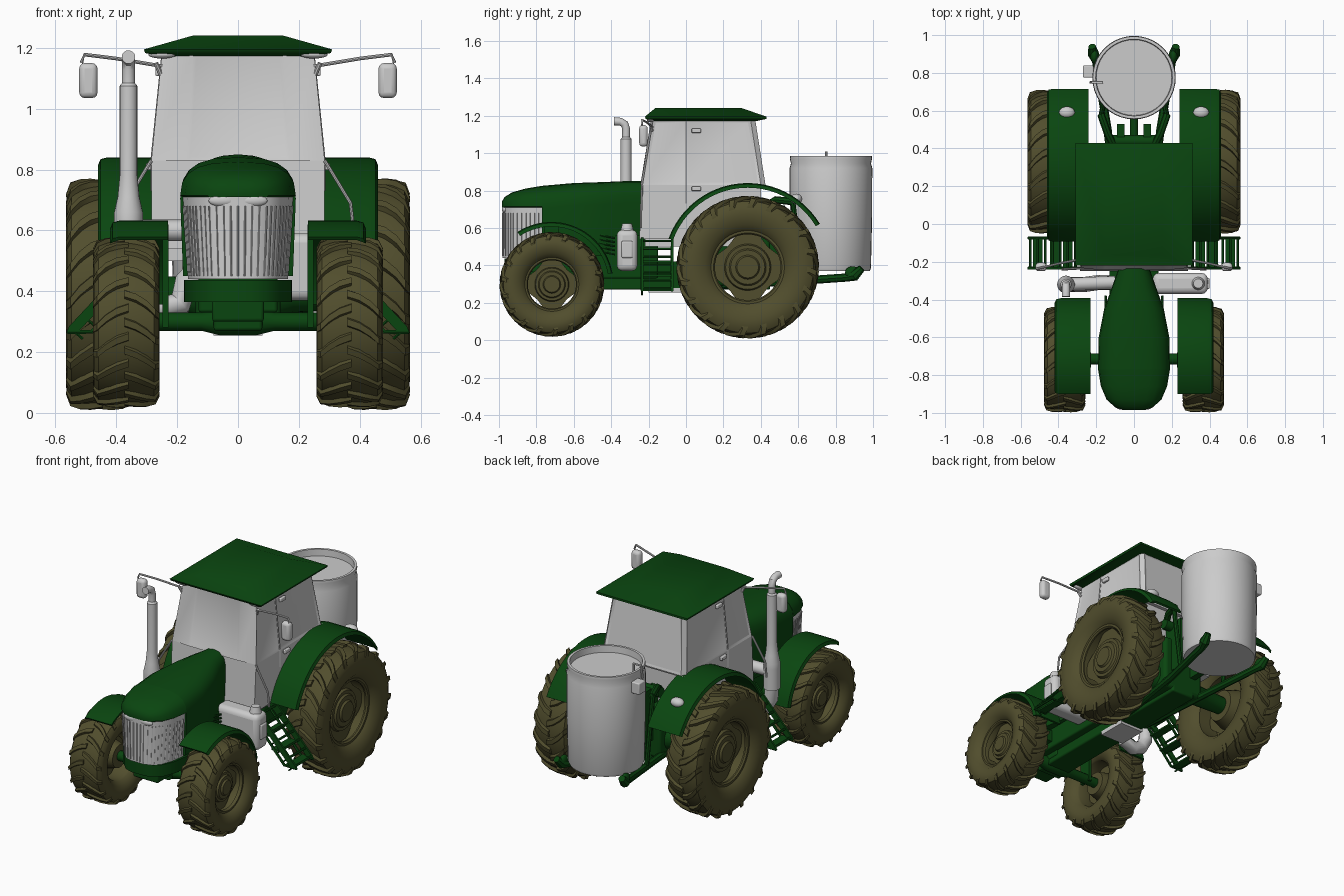
import bpy, bmesh, math
from mathutils import Vector

if "Cube" in bpy.data.objects:
    bpy.data.objects.remove(bpy.data.objects["Cube"])

def material(name, col):
    m = bpy.data.materials.new(name)
    m.diffuse_color = (*col, 1)
    m.use_nodes = True
    m.node_tree.nodes["Principled BSDF"].inputs["Base Color"].default_value = m.diffuse_color
    return m

GREEN = material("green_paint", (0.003, 0.06, 0.005))
OLIVE = material("olive_rubber", (0.082, 0.075, 0.026))

def mesh(name, verts, faces, mat=None, angle=35):
    bm = bmesh.new()
    vs = [bm.verts.new(v) for v in verts]
    for f in faces:
        bm.faces.new([vs[i] for i in f])
    bmesh.ops.remove_doubles(bm, verts=bm.verts, dist=1e-5)
    bmesh.ops.recalc_face_normals(bm, faces=bm.faces)
    me = bpy.data.meshes.new(name)
    bm.to_mesh(me)
    bm.free()
    me.shade_smooth()
    me.set_sharp_from_angle(angle=math.radians(angle))
    ob = bpy.data.objects.new(name, me)
    bpy.context.collection.objects.link(ob)
    if mat:
        me.materials.append(mat)
    return ob

def loft(name, rings, mat=None, loop=False):
    n, m = len(rings[0]), len(rings)
    faces = [(i * n + j, i * n + (j + 1) % n, (i + 1) % m * n + (j + 1) % n, (i + 1) % m * n + j)
             for i in range(m if loop else m - 1) for j in range(n)]
    if not loop:
        faces += [tuple(range(n)), tuple(range((m - 1) * n, m * n))]
    return mesh(name, [v for r in rings for v in r], faces, mat)

def box(name, x, y, z, mat=None, bevel=0.0):
    ob = loft(name, [[(x[0], y[0], k), (x[1], y[0], k), (x[1], y[1], k), (x[0], y[1], k)] for k in z], mat)
    if bevel:
        b = ob.modifiers.new("bevel", 'BEVEL')
        b.width, b.segments = bevel, 3
    return ob

def tube(name, pts, r, mat=None, n=12):
    pts = [Vector(p) for p in pts]
    rs = r if isinstance(r, list) else [r] * len(pts)
    rings, prev, q = [], None, None
    for i, p in enumerate(pts):
        d = (pts[min(i + 1, len(pts) - 1)] - pts[max(i - 1, 0)]).normalized()
        q = d.to_track_quat('Z', 'Y') if q is None else prev.rotation_difference(d) @ q
        prev = d
        rings.append([p + q @ Vector((rs[i] * math.cos(k * math.tau / n), rs[i] * math.sin(k * math.tau / n), 0))
                      for k in range(n)])
    return loft(name, rings, mat)

def lathe(name, prof, c, mat=None, axis='x', s=1, n=48):
    rings = []
    for i in range(n):
        co, si = math.cos(i * math.tau / n), math.sin(i * math.tau / n)
        rings.append([(c[0] + s * a, c[1] + r * co, c[2] + r * si) if axis == 'x'
                      else (c[0] + r * co, c[1] + r * si, c[2] + a) for a, r in prof])
    return loft(name, rings, mat, loop=True)

def blob(name, c, size, mat=None):
    prof = [(math.cos(i * math.pi / 10), math.sin(i * math.pi / 10)) for i in range(11)]
    ob = lathe(name, prof, (0, 0, 0), mat, n=20)
    ob.location, ob.scale = c, size
    return ob

def wheel(name, cx, cy, cz, R, w, lugs, s):
    c = (s * cx, cy, cz)
    half = [(.68, .52), (.9, .6), (1, .74), (.98, .85), (.84, .925), (.5, .95)]
    prof = half + [(0, .958)] + [(-a, r) for a, r in half[::-1]] + [(-.6, .5), (.6, .5)]
    lathe(name + "_tyre", [(a * w, r * R) for a, r in prof], c, OLIVE, s=s)
    # curved chevron tread bars, running over the shoulder
    path = [(-.06, .945, .99, 0), (.3, .94, 1.0, .05), (.62, .92, .992, .13), (.88, .88, .965, .23), (1.0, .8, .87, .27)]
    verts, faces = [], []
    for side in (1, -1):
        for k in range(lugs):
            a0 = (k + (.5 if side < 0 else 0)) * math.tau / lugs
            b = len(verts)
            for u, r0, r1, d in path:
                for r, e in ((r0, -.062), (r1, -.04), (r1, .04), (r0, .062)):
                    a, x = a0 + d + e, u * (1.0 if r == r1 else .97)
                    verts.append((c[0] + side * x * w, cy + R * r * math.cos(a), cz + R * r * math.sin(a)))
            for i in range(len(path) - 1):
                faces += [(b + i * 4 + j, b + i * 4 + (j + 1) % 4, b + i * 4 + 4 + (j + 1) % 4, b + i * 4 + 4 + j)
                          for j in range(4)]
            faces += [(b, b + 1, b + 2, b + 3), tuple(b + 4 * len(path) - 4 + j for j in range(4))]
    mesh(name + "_tread", verts, faces, OLIVE)
    # four-cornered disc leaving openings at the rim, plus stepped hub
    disc = [(i * math.tau / 48, R * (.462 + .058 * math.cos(i * math.tau / 12))) for i in range(48)]
    loft(name + "_disc", [[(c[0] + s * x * w, cy + r * math.cos(t), cz + r * math.sin(t)) for t, r in disc]
                          for x in (.12, .22)], OLIVE)
    rim = [(.5, .52), (.66, .53), (.66, .48), (.58, .46), (.5, .46)]
    lathe(name + "_rim_lip", [(a * w, r * R) for a, r in rim], c, OLIVE, s=s)
    hub = [(-.6, 0), (-.6, .25), (.2, .33), (.36, .31), (.36, .26), (.46, .24), (.46, .17), (.56, .15), (.56, 0)]
    lathe(name + "_hub", [(a * w, r * R) for a, r in hub], c, OLIVE, s=s, n=32)

def fender(name, s, x0, x1, cy, cz, r, a0, a1):
    rings = []
    for i in range(25):
        a = math.radians(a0 + (a1 - a0) * i / 24)
        sec = [(x0, r - .012), (x0, r), (x1 - .03, r), (x1 - .008, r - .006), (x1, r - .025), (x1 - .03, r - .012)]
        rings.append([(s * x, cy + q * math.cos(a), cz + q * math.sin(a)) for x, q in sec])
    loft(name, rings, GREEN)

# bonnet: nose cap and engine cover share one egg-shaped plan
EGG = [(-.985, .05, .74), (-.97, .10, .765), (-.93, .145, .79), (-.86, .175, .81), (-.77, .19, .825),
       (-.6, .187, .84), (-.45, .158, .845), (-.33, .115, .85), (-.23, .08, .85)]
def hood_ring(y, w, zt, zb):
    zs = max(zt - .12, zb + .005)
    half = [(w * .95, zb), (w, zs)]
    for t in (18, 36, 54, 72):
        t = math.radians(t)
        half.append((w * math.cos(t) ** .7, zs + (zt - zs) * math.sin(t) ** .8))
    return [(x, y, z) for x, z in half] + [(0, y, zt)] + [(-x, y, z) for x, z in half[::-1]]
loft("bonnet_nose", [hood_ring(*e, .71) for e in EGG[:5]], GREEN)
loft("bonnet", [hood_ring(*e, .45 if i < 3 else .53) for i, e in enumerate(EGG[4:])], GREEN)

# grille with upright slats, headlights and bumper below
plan = [(w * .96, y + .005) for y, w, _ in EGG[:5]]
outline = plan[::-1] + [(-x, y) for x, y in plan]
loft("grille", [[(x * k, y, z) for x, y in outline] for z, k in ((.44, .9), (.72, 1))])
for i in range(len(outline) - 1):
    (xa, ya), (xb, yb) = outline[i], outline[i + 1]
    m = max(2, round(math.hypot(xb - xa, yb - ya) / .022))
    for j in range(m):
        x, y = xa + (xb - xa) * j / m, ya + (yb - ya) * j / m
        tube("grille_slat", [(x * .91, y - .001, .45), (x, y - .001, .68)], .003, n=4)
for s in (1, -1):
    blob("headlight", (s * .052, -.968, .698), (.045, .016, .02))
loft("front_bumper", [[(x * .96, y + .01, z) for x, y in [(.185, -.6)] + outline + [(-.185, -.6)]]
                      for z in (.365, .437)], GREEN)

# chassis and engine
box("engine_block", (-.13, .13), (-.78, -.15), (.33, .56), GREEN, .01)
box("front_support", (-.085, .085), (-.9, -.6), (.3, .38), GREEN, .01)
box("chassis_beam", (-.08, .08), (-.78, .45), (.27, .42), GREEN, .01)
box("belly_plate", (-.08, .08), (-.2, -.02), (.255, .28))
box("gearbox", (-.14, .14), (.05, .45), (.29, .62), GREEN, .02)
tube("front_axle", [(x, -.715, .3) for x in (-.36, -.12, -.06, .06, .12, .36)], [.03, .03, .045, .045, .03, .03], GREEN)
tube("rear_axle", [(x, .33, .39) for x in (-.44, -.18, -.1, .1, .18, .44)], [.05, .06, .1, .1, .06, .05], GREEN, 20)

# cab: lower body follows the rear fenders, upper part has recessed windows
arc = [(.33 + .44 * math.cos(math.radians(a)), .39 + .44 * math.sin(math.radians(a))) for a in range(158, 76, -8)]
side = [(-.25, .54), (-.08, .54)] + arc + [(.425, .83), (-.232, .83)]
loft("cab_lower", [[(x, y, z) for y, z in side] for x in (-.285, .285)])
box("cab_floor", (-.24, .24), (-.22, .4), (.5, .82))
def cab_ring(w, yf, yb, z):
    return [(-w + .02, yb, z), (-w, yb - .025, z), (-w, .0, z), (-w, yf, z), (-w * .6, yf - .012, z),
            (w * .6, yf - .012, z), (w, yf, z), (w, .0, z), (w, yb - .025, z), (w - .02, yb, z)]
cab = loft("cab_upper", [cab_ring(.285, -.232, .425, .83), cab_ring(.25, -.175, .37, 1.18)])
bm = bmesh.new()
bm.from_mesh(cab.data)
bm.normal_update()
panes = [f for f in bm.faces if abs(f.normal.z) < .5 and f.calc_area() > .04]
bmesh.ops.inset_individual(bm, faces=panes, thickness=.02, depth=-.006)
bm.to_mesh(cab.data)
bm.free()

# roof
def roof_ring(w, yf, yb, z):
    return [(-w, yf, z), (w, yf, z), (w, yb, z), (-w, yb, z)]
roof = loft("roof", [roof_ring(.25, -.18, .38, 1.172), roof_ring(.305, -.215, .43, 1.183),
                     roof_ring(.31, -.22, .43, 1.195), roof_ring(.15, -.165, .3, 1.24)], GREEN)
roof.data.set_sharp_from_angle(angle=math.radians(50))

# wheels and everything mirrored left and right
for s in (1, -1):
    wheel("rear_wheel", .45, .33, .39, .381, .115, 20, s)
    wheel("front_wheel", .367, -.717, .298, .28, .109, 18, s)
    fender("rear_fender", s, .24, .46, .33, .39, .45, 160, 31)
    fender("front_fender", s, .23, .42, -.72, .3, .332, 123, 10)
    box("front_fender_bracket", sorted((s * .228, s * .248)), (-.76, -.68), (.28, .62), GREEN)
    blob("fender_lamp", (s * .355, .59, .755), (.042, .032, .028))
    blob("roof_lamp", (s * .25, -.19, 1.178), (.045, .02, .013))
    # mirror on its arm
    tube("mirror_arm", [(s * .25, -.18, 1.14), (s * .4, -.21, 1.165), (s * .505, -.235, 1.178), (s * .515, -.235, 1.15)],
         .006, n=8)
    tube("mirror_brace", [(s * .255, -.18, 1.115), (s * .27, -.19, 1.15)], .008, n=8)
    box("mirror", sorted((s * .462, s * .522)), (-.25, -.205), (1.035, 1.15), None, .018)
    tube("hand_rail", [(s * .285, -.235, .83), (s * .37, -.24, .69), (s * .38, -.24, .6)], .006, n=8)
    # door handles and seam
    for z, x in ((.81, .284), (1.12, .254)):
        box("door_handle", sorted((s * x, s * (x + .018))), (.03, .08), (z - .012, z + .012), None, .005)
    tube("door_seam", [(s * .284, 0, .73), (s * .284, 0, .83), (s * .249, 0, 1.17)], .004, n=6)
    # access steps
    plate = [(.27, .55), (.31, .55), (.41, .44), (.555, .285), (.565, .262), (.53, .262), (.38, .42), (.27, .52)]
    for y in (-.24, -.08):
        loft("step_side_plate", [[(s * x, k, z) for x, z in plate] for k in (y, y + .012)], GREEN)
        tube("step_lower_rail", [(s * .27, y + .006, .5), (s * .48, y + .006, .266), (s * .56, y + .006, .266)],
             .008, GREEN, 6)
    for i in range(7):
        x, z = .31 + .04 * i, .53 - .042 * i
        tube("step_rung", [(s * x, -.24, z), (s * x, -.07, z)], .007, GREEN, 6)
        tube("step_post", [(s * x, -.235, z), (s * max(x - .04, .27), -.235, z - .035)], .005, GREEN, 6)
    for x, z in ((.35, .42), (.42, .345), (.51, .268)):
        box("step_tread", sorted((s * (x - .025), s * (x + .025))), (-.24, -.07), (z - .005, z + .005), GREEN)
    # engine side louvres
    for i in range(5):
        z = .47 + .022 * i
        tube("side_louvre", [(s * .15, -.5, z + .012), (s * .15, -.38, z - .012)], .006, GREEN, 6)
    # rear hitch: lower arm with hook, lift arm and lift rod
    tube("lower_arm", [(s * .08, .0, .29), (s * .14, .5, .31), (s * .2, .86, .335), (s * .215, .9, .345),
                       (s * .222, .94, .385)], [.022, .022, .022, .03, .02], GREEN, 8)
    blob("arm_eye", (s * .21, .89, .36), (.02, .04, .035), GREEN)
    tube("lift_arm", [(s * .1, .4, .7), (s * .14, .48, .75), (s * .175, .58, .74)], .02, GREEN, 8)
    tube("lift_rod", [(s * .175, .57, .75), (s * .165, .62, .32)], .014, GREEN, 8)
    box("hitch_side", sorted((s * .05, s * .09)), (.4, .53), (.4, .72), GREEN)
tube("top_link", [(0, .4, .6), (0, .57, .62)], .022, GREEN)
tube("lift_shaft", [(-.14, .44, .7), (.14, .44, .7)], .03, GREEN)

# fuel tank on the right side
box("fuel_tank", (.1, .39), (-.37, -.26), (.37, .59), None, .03)
lathe("tank_filler", [(0, 0), (0, .035), (.04, .025), (.04, 0)], (.34, -.315, .585), axis='z', n=20)
box("tank_latch", (.385, .4), (-.345, -.285), (.44, .53), None, .01)

# exhaust stack on the left side with lower elbow
tube("exhaust_stack", [(-.36, -.32, z) for z in (.5, .63, .66, .71, .78, 1.075, 1.085, 1.13)] +
     [(-.36, -.328, 1.155), (-.36, -.35, 1.168), (-.36, -.385, 1.17)],
     [.047, .047, .047, .036, .029, .029, .021, .021, .021, .021, .022], n=20)
tube("exhaust_elbow", [(-.36, -.32, .55), (-.355, -.32, .43), (-.32, -.32, .37), (-.26, -.32, .345), (-.19, -.31, .36),
                       (-.17, -.31, .43), (-.1, -.31, .5)], .04, n=16)
tube("exhaust_cross_pipe", [(-.36, -.32, .6), (-.1, -.31, .6)], .035, n=16)

# barrel carried on the hitch, with recessed lid and fittings
lathe("barrel", [(.37, 0), (.37, .208), (.385, .214), (.66, .22), (.92, .221), (.945, .214), (.97, .22), (.985, .218),
                 (.985, .203), (.945, .2), (.945, 0)], (0, .775, 0), axis='z', n=40)
box("barrel_box", (-.27, -.215), (.775, .84), (.87, .94), None, .006)
tube("barrel_hook", [(-.23, .75, .93), (-.22, .75, 1.005), (-.17, .75, 1.005), (-.17, .75, .95)], .007, n=8)
